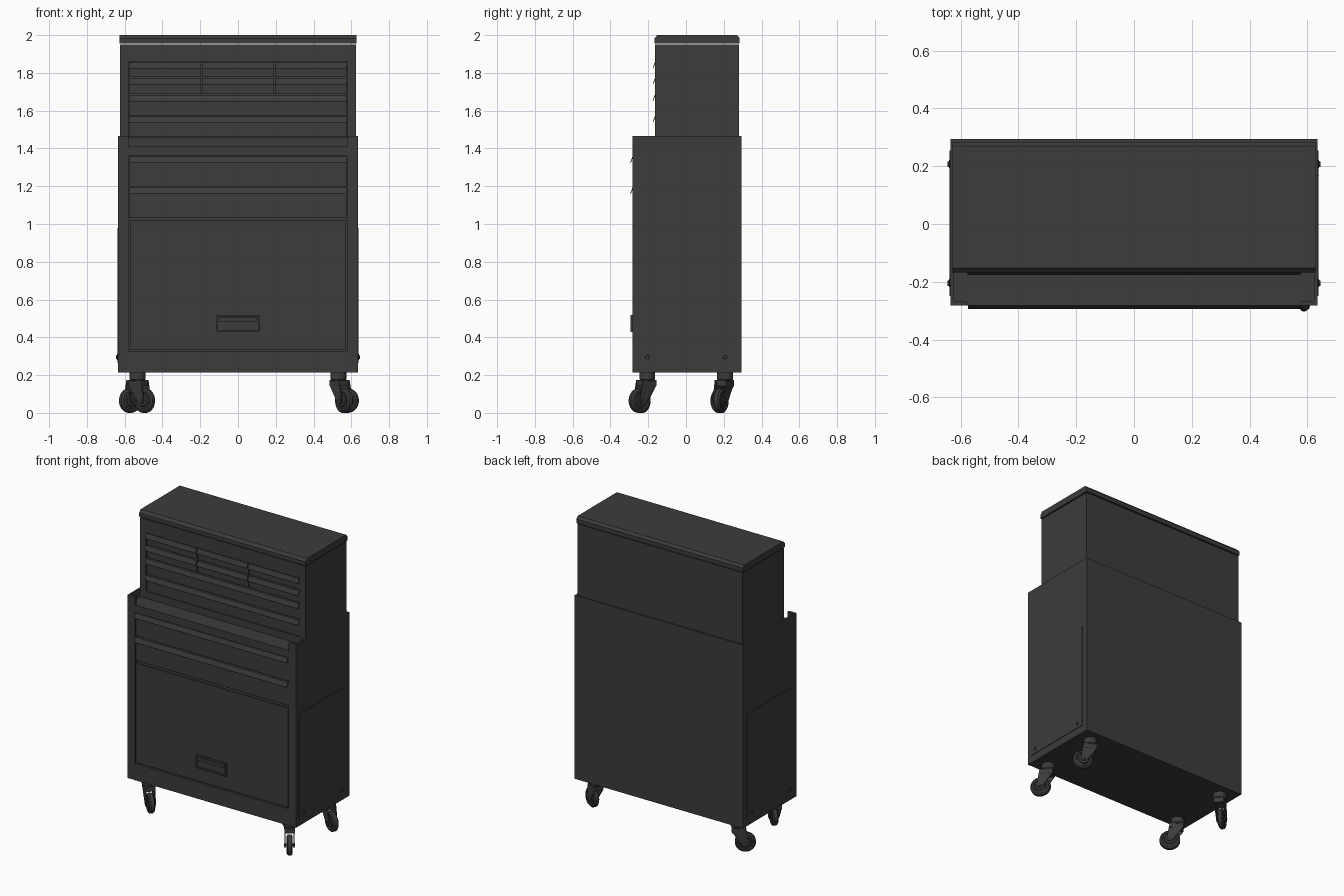
import bpy, bmesh, math
from mathutils import Matrix, Vector

if "Cube" in bpy.data.objects:
    bpy.data.objects.remove(bpy.data.objects["Cube"])

dark = bpy.data.materials.new("dark_paint")
dark.diffuse_color = (0.045, 0.045, 0.045, 1)
dark.use_nodes = True
dark.node_tree.nodes["Principled BSDF"].inputs["Base Color"].default_value = dark.diffuse_color


def finish(name, bm):
    bmesh.ops.recalc_face_normals(bm, faces=bm.faces)
    mesh = bpy.data.meshes.new(name)
    bm.to_mesh(mesh)
    bm.free()
    mesh.materials.append(dark)
    ob = bpy.data.objects.new(name, mesh)
    bpy.context.collection.objects.link(ob)
    return ob


def box(name, x0, x1, y0, y1, z0, z1, inset=0, push=0):
    """Box; optionally inset its front face and move it along y."""
    bm = bmesh.new()
    m = Matrix.LocRotScale(((x0 + x1) / 2, (y0 + y1) / 2, (z0 + z1) / 2), None,
                           Vector((abs(x1 - x0), y1 - y0, z1 - z0)))
    bmesh.ops.create_cube(bm, size=1, matrix=m)
    if inset:
        bm.normal_update()
        front = min(bm.faces, key=lambda f: f.calc_center_median().y)
        bmesh.ops.inset_individual(bm, faces=[front], thickness=inset)
        ex = bmesh.ops.extrude_discrete_faces(bm, faces=[front])["faces"]
        bmesh.ops.translate(bm, verts=ex[0].verts, vec=(0, push, 0))
    return finish(name, bm)


def prism(name, pts, x0, x1):
    """Extrude a (y, z) outline along x."""
    bm = bmesh.new()
    f = bm.faces.new([bm.verts.new((x0, y, z)) for y, z in pts])
    ex = bmesh.ops.extrude_face_region(bm, geom=[f])["geom"]
    bmesh.ops.translate(bm, vec=(x1 - x0, 0, 0),
                        verts=[v for v in ex if isinstance(v, bmesh.types.BMVert)])
    return finish(name, bm)


def lathe(name, prof, center, axis, steps=32):
    """Spin an (along, radius) profile about the x or z axis."""
    bm = bmesh.new()
    vs = [bm.verts.new((a, r, 0) if axis == "X" else (r, 0, a)) for a, r in prof]
    es = [bm.edges.new(p) for p in zip(vs, vs[1:])]
    ax = (1, 0, 0) if axis == "X" else (0, 0, 1)
    bmesh.ops.spin(bm, geom=vs + es, axis=ax, cent=(0, 0, 0), steps=steps, angle=2 * math.pi)
    bmesh.ops.remove_doubles(bm, verts=bm.verts, dist=1e-5)
    bmesh.ops.translate(bm, verts=bm.verts, vec=center)
    ob = finish(name, bm)
    bpy.ops.object.select_all(action="DESELECT")
    ob.select_set(True)
    bpy.context.view_layer.objects.active = ob
    bpy.ops.object.shade_smooth_by_angle(angle=math.radians(35))
    return ob


def drawer(name, x0, x1, z0, z1, y):
    """Drawer front with a full-width lip pull along its top edge."""
    g = 0.003
    box(name, x0 + g, x1 - g, y + 0.004, y + 0.03, z0 + g, z1 - g)
    t = z1 - g
    prism(name + "_pull", [(y + 0.006, t), (y - 0.002, t), (y - 0.012, t - 0.028), (y - 0.011, t - 0.034),
                           (y - 0.008, t - 0.028), (y + 0.001, t - 0.005), (y + 0.006, t - 0.005)],
          x0 + g, x1 - g)


# Lower cabinet: shell, front frame and top tray
F, B = -0.282, 0.294
for s, side in ((-1, "left"), (1, "right")):
    box(f"cabinet_side_{side}", s * 0.623, s * 0.635, F, B, 0.215, 1.465)
    box(f"cabinet_stile_{side}", s * 0.58, s * 0.634, F, F + 0.015, 0.216, 1.465)
    # side access panel with bolts
    box(f"side_panel_{side}", s * 0.634, s * 0.639, -0.25, 0.254, 0.265, 0.98)
    for y in (-0.205, 0.207):
        prof = [(0, 0), (0, .018), (s * .003, .018), (s * .004, .011), (s * .009, .009), (s * .009, 0)]
        lathe(f"side_bolt_{side}", prof, (s * 0.636, y, 0.295), "X", 16)
box("cabinet_back", -0.635, 0.635, B - 0.012, B, 0.215, 1.465)
box("cabinet_floor", -0.63, 0.63, F + 0.002, B - 0.002, 0.215, 0.23)
box("cabinet_bottom_rail", -0.58, 0.58, F, F + 0.015, 0.215, 0.328)
box("cabinet_top_rail", -0.58, 0.58, F, F + 0.015, 1.36, 1.41)
box("tray_floor", -0.63, 0.63, F + 0.01, B - 0.005, 1.395, 1.41)
box("cabinet_inner_panel", -0.62, 0.62, F + 0.025, F + 0.035, 0.23, 1.40)

# Lower drawers
for z0, z1 in ((1.195, 1.36), (1.028, 1.195)):
    drawer("large_drawer", -0.578, 0.578, z0, z1, F)

# Door with recessed handle
box("door", -0.573, 0.573, F + 0.003, F + 0.03, 0.335, 1.02, inset=0.01, push=-0.002)
box("door_handle", -0.115, 0.115, -0.294, F + 0.01, 0.428, 0.518, inset=0.014, push=0.010)
box("door_handle_grip", -0.1, 0.1, -0.293, -0.283, 0.484, 0.505)

# Upper chest: body around the drawer opening
F2, B2 = -0.164, 0.28
for s, side in ((-1, "left"), (1, "right")):
    box(f"chest_side_{side}", s * 0.58, s * 0.624, F2, B2, 1.41, 1.95)
box("chest_core", -0.60, 0.60, F2 + 0.025, B2, 1.411, 1.949)
box("chest_top_rail", -0.59, 0.59, F2, B2, 1.858, 1.95)
box("chest_bottom_rail", -0.59, 0.59, F2, B2, 1.41, 1.457)

# Upper drawers: two rows of three, then two wide ones
for z0, z1 in ((1.774, 1.858), (1.686, 1.774)):
    for i in range(3):
        x0 = -0.579 + i * 0.386
        drawer("small_drawer", x0, x0 + 0.386, z0, z1, F2)
for z0, z1 in ((1.572, 1.686), (1.457, 1.572)):
    drawer("wide_drawer", -0.579, 0.579, z0, z1, F2)

# Lid with chamfered front and back edges
prism("lid", [(-0.168, 1.956), (-0.168, 1.982), (-0.152, 2.0), (0.27, 2.0), (0.284, 1.984), (0.284, 1.956)],
      -0.628, 0.628)


# Swivel casters, each turned its own way (local trail direction is -y)
def caster(label, x, y, tx, ty):
    r, off = 0.065, -0.05
    parts = [
        lathe(f"caster_swivel_{label}", [(0.17, 0), (0.17, .034), (0.178, .042), (0.216, .042), (0.216, 0)],
              (0, 0, 0), "Z"),
        box(f"caster_yoke_{label}", -0.032, 0.032, -0.05, 0.036, 0.142, 0.175),
        lathe(f"caster_wheel_{label}", [(-.017, 0), (-.017, .03), (-.012, .034), (-.012, .042), (-.018, .046),
                                        (-.018, .056), (-.010, r), (.010, r), (.018, .056), (.018, .046),
                                        (.012, .042), (.012, .034), (.017, .03), (.017, 0)],
              (0, off, r), "X"),
        lathe(f"caster_axle_{label}", [(-.034, 0), (-.034, .01), (.034, .01), (.034, 0)],
              (0, off, r), "X", 12)]
    for s in (-1, 1):
        parts.append(prism(f"caster_fork_{label}",
                           [(0.036, 0.175), (0.036, 0.145), (-0.03, 0.055), (-0.045, 0.045),
                            (-0.062, 0.048), (-0.07, 0.062), (-0.05, 0.175)], s * 0.025, s * 0.031))
    for p in parts:
        p.location = (x, y, 0)
        p.rotation_euler.z = math.atan2(tx, -ty)


caster("front_right", 0.532, -0.205, 0.59, -0.81)
caster("front_left", -0.532, -0.205, 0.75, -0.66)
caster("back_right", 0.532, 0.207, 0.9, -0.43)
caster("back_left", -0.532, 0.207, -0.8, -0.6)
